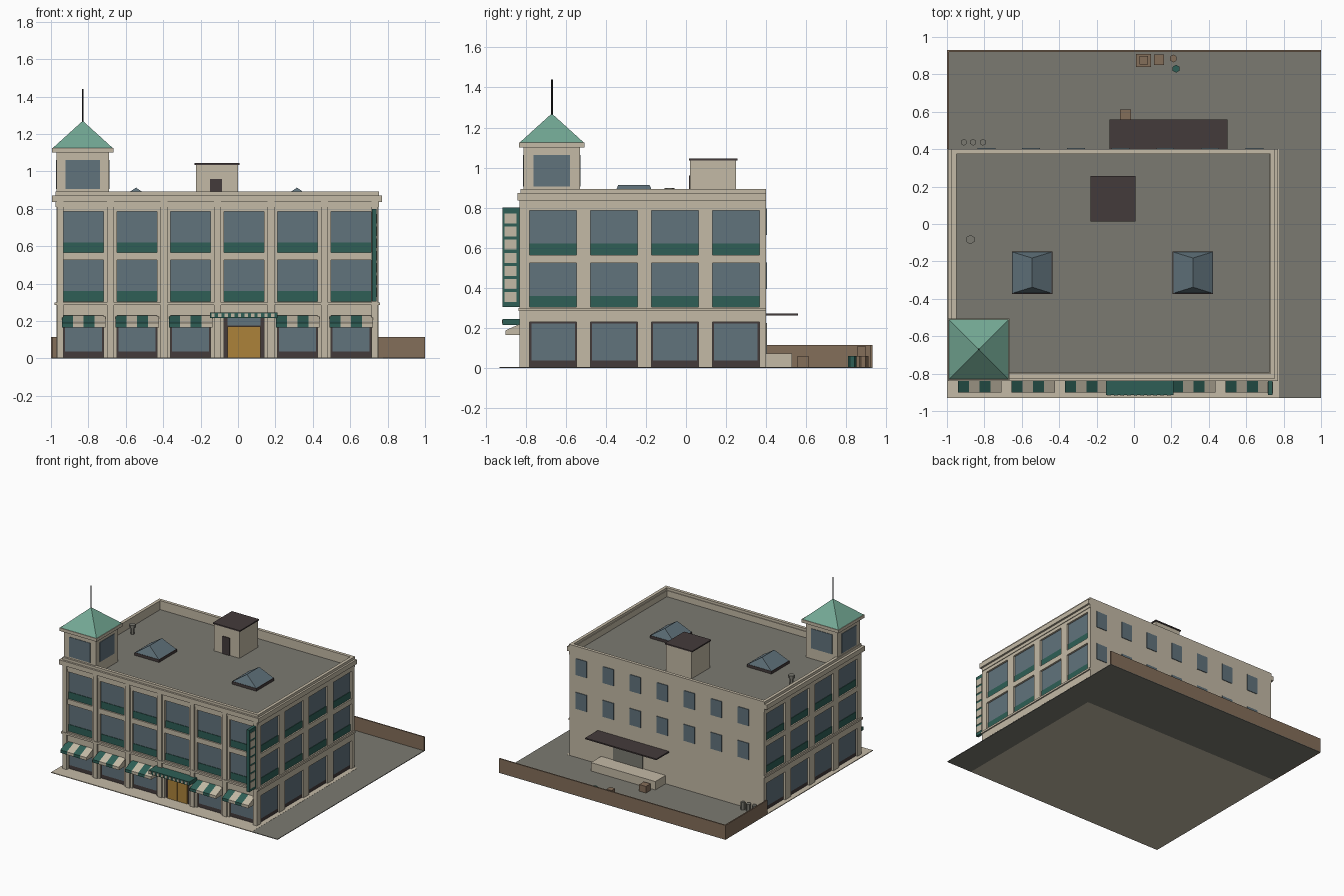
import bpy, bmesh, math
from mathutils import Matrix

if "Cube" in bpy.data.objects:
    bpy.data.objects.remove(bpy.data.objects["Cube"])


def material(name, r, g, b):
    m = bpy.data.materials.new(name)
    lin = [((c / 255 + 0.055) / 1.055) ** 2.4 for c in (r, g, b)]
    m.diffuse_color = (*lin, 1)
    m.use_nodes = True
    m.node_tree.nodes["Principled BSDF"].inputs["Base Color"].default_value = m.diffuse_color
    return m


STONE = material("pale stone", 196, 186, 166)
GREY = material("asphalt grey", 123, 122, 113)
GLASS = material("blue grey glass", 97, 115, 124)
GREEN = material("dark green", 46, 95, 86)
COPPER = material("aged copper", 115, 168, 148)
BROWN = material("brick brown", 132, 110, 90)
DARK = material("dark brown", 68, 59, 59)
GOLD = material("brass door", 172, 130, 58)
BLACK = material("black metal", 38, 38, 40)


def finish(name, mat, bm):
    bmesh.ops.recalc_face_normals(bm, faces=bm.faces)
    me = bpy.data.meshes.new(name)
    bm.to_mesh(me)
    bm.free()
    me.materials.append(mat)
    ob = bpy.data.objects.new(name, me)
    bpy.context.collection.objects.link(ob)
    return ob


def boxes(name, mat, items):
    """Each item is x0, x1, y0, y1, z0, z1."""
    bm = bmesh.new()
    for x0, x1, y0, y1, z0, z1 in items:
        m = Matrix.Translation(((x0 + x1) / 2, (y0 + y1) / 2, (z0 + z1) / 2))
        m = m @ Matrix.Diagonal((abs(x1 - x0), abs(y1 - y0), z1 - z0, 1))
        bmesh.ops.create_cube(bm, size=1, matrix=m)
    return finish(name, mat, bm)


def cylinders(name, mat, items, sides=6):
    """Each item is x, y, z0, z1, radius."""
    bm = bmesh.new()
    for x, y, z0, z1, r in items:
        bmesh.ops.create_cone(bm, cap_ends=True, segments=sides, radius1=r, radius2=r, depth=z1 - z0,
                              matrix=Matrix.Translation((x, y, (z0 + z1) / 2)))
    return finish(name, mat, bm)


def hip(name, mat, cx, cy, hx, hy, z0, z1, ridge):
    """Hipped roof with its ridge along y; ridge 0 makes a pyramid."""
    bm = bmesh.new()
    b = [bm.verts.new((cx + sx * hx, cy + sy * hy, z0)) for sx, sy in ((-1, -1), (1, -1), (1, 1), (-1, 1))]
    f = bm.verts.new((cx, cy - ridge, z1))
    k = bm.verts.new((cx, cy + ridge, z1)) if ridge else f
    bm.faces.new(b)
    for vs in ((b[0], b[1], f), (b[1], b[2], k, f), (b[2], b[3], k), (b[3], b[0], f, k)):
        bm.faces.new(list(dict.fromkeys(vs)))
    return finish(name, mat, bm)


# Site: pavement under the building, L-shaped yard, yard wall
boxes("pavement", STONE, [(-1, 0.775, -0.93, 0.40, 0, 0.006)])
boxes("yard", GREY, [(0.775, 1, -0.93, 0.93, 0, 0.005), (-1, 0.775, 0.40, 0.93, 0, 0.005)])
boxes("yard_wall", BROWN, [(-1, 1, 0.92, 0.93, 0, 0.115), (-1, -0.99, 0.40, 0.92, 0, 0.115)])

# Building core and roof deck
boxes("building_core", STONE, [(-0.95, 0.73, -0.80, 0.40, 0.003, 0.815)])
boxes("roof_deck", GREY, [(-0.95, 0.73, -0.80, 0.39, 0.815, 0.82)])

# Facades: stone grid around recessed windows
SIDES = {
    "front": lambda u0, u1, z0, z1, d0, d1: (u0, u1, -0.80 - d1, -0.80 - d0, z0, z1),
    "right": lambda u0, u1, z0, z1, d0, d1: (0.73 + d0, 0.73 + d1, u0, u1, z0, z1),
    "left": lambda u0, u1, z0, z1, d0, d1: (-0.95 - d1, -0.95 - d0, u0, u1, z0, z1),
}
FRONT_BAYS = [-0.825 + 0.286 * i for i in range(6)]
SIDE_BAYS = [-0.663 + 0.304 * i for i in range(4)]


def facade(side, bays, half, start, end):
    F = SIDES[side]
    stone, glass, green, frame = [], [], [], []
    edges = [start] + [c + s * half for c in bays for s in (-1, 1)] + [end]
    for a, b in zip(edges[::2], edges[1::2]):
        stone.append(F(a, b, 0.003, 0.84, 0, 0.02))
    for c in bays:
        a, b = c - half, c + half
        for z0, z1 in ((0.23, 0.305), (0.525, 0.565), (0.785, 0.84)):
            stone.append(F(a, b, z0, z1, 0, 0.02))
        for z0, z1 in ((0.305, 0.525), (0.565, 0.785)):
            glass.append(F(a, b, z0 + 0.055, z1, 0, 0.005))
            green.append(F(a, b, z0, z0 + 0.055, 0, 0.009))
        frame.append(F(a, b, 0.006, 0.23, 0, 0.005))
        if side == "front" and abs(c - 0.033) < 0.01:
            continue
        glass.append(F(a + 0.008, b - 0.008, 0.037, 0.222, 0.004, 0.009))
    boxes(side + "_stone_grid", STONE, stone)
    boxes(side + "_windows", GLASS, glass)
    boxes(side + "_spandrels", GREEN, green)
    boxes(side + "_shopfront_frames", DARK, frame)


facade("front", FRONT_BAYS, 0.107, -0.97, 0.75)
facade("right", SIDE_BAYS, 0.117, -0.80, 0.40)
facade("left", SIDE_BAYS, 0.117, -0.80, 0.40)
boxes("front_pilasters", STONE,
      [(x - 0.018, x + 0.018, -0.832, -0.81, 0.003, 0.84)
       for x in [-0.951] + [-0.682 + 0.286 * i for i in range(5)] + [0.731]])


# Belt course, cornice and parapet
def wrap(name, ox0, ox1, oy0, t, z0, z1, back=False):
    items = [(ox0, ox1, oy0, oy0 + t, z0, z1)]
    items += [(x, x + t, oy0 + t, 0.40, z0, z1) for x in (ox0, ox1 - t)]
    if back:
        items.append((ox0 + t, ox1 - t, 0.40 - t, 0.40, z0, z1))
    boxes(name, STONE, items)


wrap("belt_course", -0.98, 0.76, -0.836, 0.03, 0.285, 0.30)
wrap("cornice", -0.995, 0.77, -0.84, 0.045, 0.835, 0.872)
wrap("parapet", -0.975, 0.755, -0.825, 0.025, 0.81, 0.892, True)

# Main entrance
boxes("entrance_doors", GOLD, [(-0.055, 0.031, -0.814, -0.80, 0.006, 0.17), (0.033, 0.12, -0.814, -0.80, 0.006, 0.17)])
boxes("entrance_transom", GLASS, [(-0.055, 0.12, -0.812, -0.80, 0.177, 0.222)])
boxes("entrance_canopy", GREEN, [(-0.15, 0.21, -0.915, -0.815, 0.215, 0.245)])
boxes("canopy_studs", STONE, [(-0.143 + 0.0355 * i, -0.125 + 0.0355 * i, -0.919, -0.914, 0.221, 0.239) for i in range(10)])

# Striped awnings: wedge prisms, alternate stripes green and stone
WEDGE = ((-0.81, 0.228), (-0.90, 0.188), (-0.90, 0.165), (-0.81, 0.165))
for mat, label, odd in ((GREEN, "green", 0), (STONE, "pale", 1)):
    bm = bmesh.new()
    for i, c in enumerate(FRONT_BAYS):
        if i == 3:
            continue
        for s in (odd, odd + 2):
            x0 = c - 0.116 + 0.058 * s
            ends = [[bm.verts.new((x, y, z)) for y, z in WEDGE] for x in (x0, x0 + 0.058)]
            for e in ends:
                bm.faces.new(e)
            for k in range(4):
                n = (k + 1) % 4
                bm.faces.new((ends[0][k], ends[0][n], ends[1][n], ends[1][k]))
    finish("awning_stripes_" + label, mat, bm)

# Vertical blade sign with blank panels on both faces
boxes("blade_sign", GREEN, [(0.717, 0.741, -0.915, -0.83, 0.305, 0.80)])
boxes("blade_sign_panels", STONE, [(0.714, 0.744, -0.905, -0.845, 0.328 + 0.0655 * i, 0.378 + 0.0655 * i) for i in range(7)])

# Corner tower
TX, TY = -0.83, -0.67
boxes("tower", STONE, [(TX - 0.14, TX + 0.14, TY - 0.14, TY + 0.14, 0.815, 1.105)])
boxes("tower_windows", GLASS, [(TX - 0.092, TX + 0.092, TY - 0.144, TY + 0.144, 0.905, 1.062),
                               (TX - 0.144, TX + 0.144, TY - 0.092, TY + 0.092, 0.905, 1.062)])
boxes("tower_cornice", STONE, [(TX - 0.164, TX + 0.164, TY - 0.164, TY + 0.164, 1.10, 1.125)])
hip("tower_roof", COPPER, TX, TY, 0.16, 0.16, 1.125, 1.27, 0)
cylinders("tower_mast", BLACK, [(TX, TY, 1.25, 1.44, 0.005)])

# Rooftop stair house, skylights and vent
boxes("stair_house", STONE, [(-0.225, 0.0, 0.02, 0.25, 0.815, 1.035)])
boxes("stair_house_roof", DARK, [(-0.233, 0.007, 0.014, 0.256, 1.035, 1.045)])
boxes("stair_house_door", DARK, [(-0.15, -0.085, 0.015, 0.021, 0.82, 0.96)])
for label, x in (("left", -0.545), ("right", 0.315)):
    boxes(label + "_skylight_curb", DARK, [(x - 0.108, x + 0.108, -0.373, -0.147, 0.815, 0.842)])
    hip(label + "_skylight", GLASS, x, -0.26, 0.104, 0.11, 0.842, 0.913, 0.078)
cylinders("roof_vent", GREY, [(-0.875, -0.083, 0.815, 0.875, 0.014), (-0.875, -0.083, 0.875, 0.898, 0.025)])

# Rear wall: windows, loading dock and canopy
boxes("rear_windows", GLASS, [(x - 0.048, x + 0.048, 0.398, 0.405, z - 0.066, z + 0.066)
                              for x in [0.645 - 0.239 * i for i in range(7)] for z in (0.73, 0.46)])
boxes("loading_dock", STONE, [(-0.10, 0.47, 0.40, 0.53, 0.003, 0.072)])
boxes("loading_shutter", GREY, [(0.10, 0.36, 0.398, 0.405, 0.072, 0.225)])
boxes("rear_canopy", DARK, [(-0.13, 0.50, 0.40, 0.56, 0.262, 0.272)])

# Yard clutter
boxes("crates", BROWN, [(-0.075, -0.015, 0.555, 0.613, 0.003, 0.058), (0.012, 0.09, 0.84, 0.91, 0.003, 0.06),
                        (0.029, 0.074, 0.853, 0.898, 0.06, 0.106), (0.107, 0.16, 0.85, 0.907, 0.003, 0.06)])
cylinders("brown_drum", BROWN, [(0.21, 0.885, 0.003, 0.06, 0.021)])
cylinders("green_drum", GREEN, [(0.225, 0.83, 0.003, 0.06, 0.021)])
cylinders("waste_bins", GREY, [(x, 0.437, 0.003, 0.065, 0.018) for x in (-0.91, -0.86, -0.808)])
